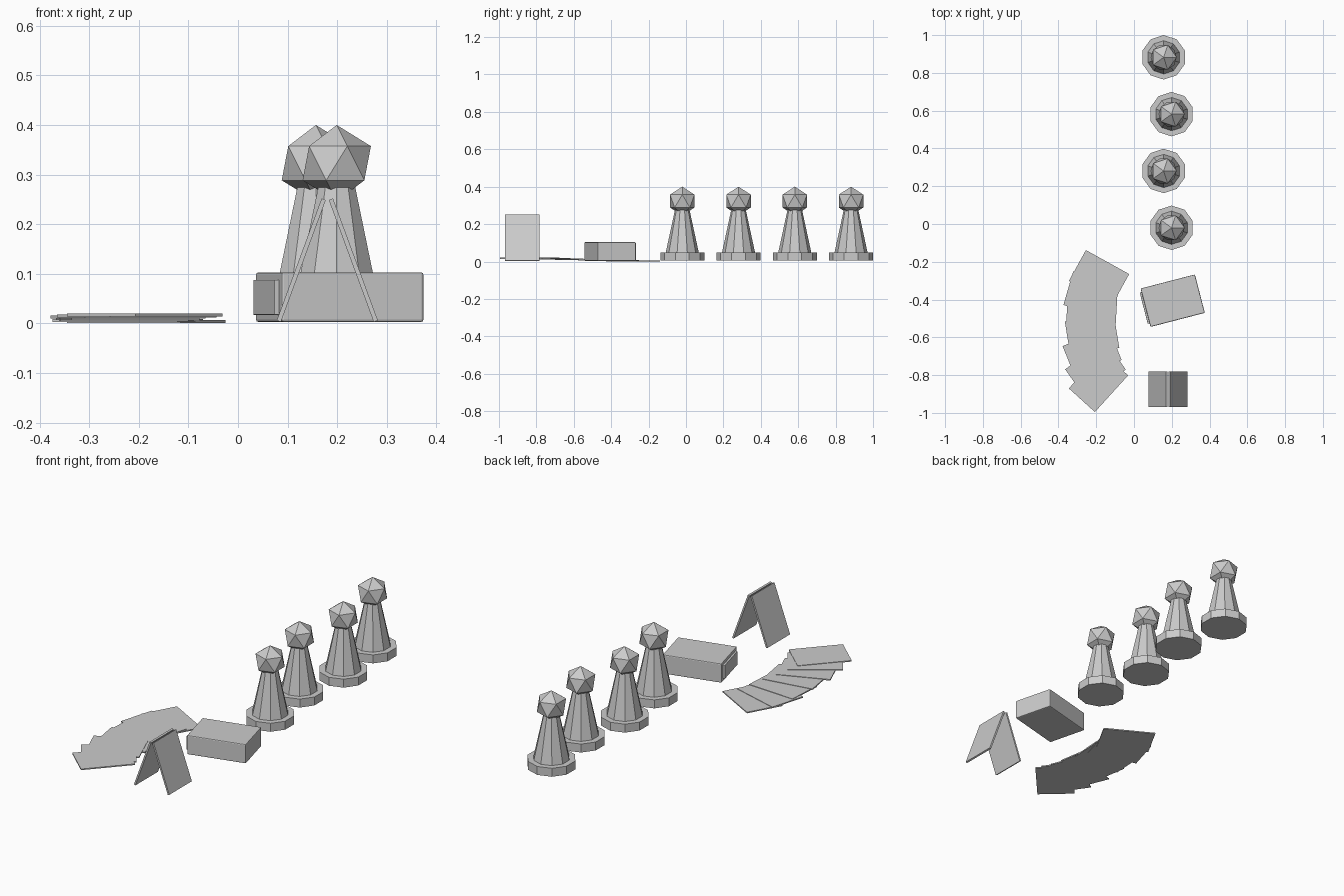
import bpy, bmesh, math
from mathutils import Matrix

if "Cube" in bpy.data.objects:
    bpy.data.objects.remove(bpy.data.objects["Cube"])

grey = bpy.data.materials.new("plain grey")
grey.diffuse_color = (0.6, 0.6, 0.6, 1)
grey.use_nodes = True
grey.node_tree.nodes["Principled BSDF"].inputs["Base Color"].default_value = grey.diffuse_color


def add_object(name, bm, loc, rot=(0, 0, 0)):
    mesh = bpy.data.meshes.new(name)
    bm.to_mesh(mesh)
    bm.free()
    mesh.materials.append(grey)
    obj = bpy.data.objects.new(name, mesh)
    obj.location, obj.rotation_euler = loc, rot
    bpy.context.collection.objects.link(obj)
    return obj


def box(name, size, loc, rot=(0, 0, 0), bevel=0):
    bm = bmesh.new()
    bmesh.ops.create_cube(bm, size=1)
    bmesh.ops.scale(bm, vec=size, verts=bm.verts)
    if bevel:
        bmesh.ops.bevel(bm, geom=bm.edges[:], offset=bevel, segments=2,
                        profile=0.5, affect='EDGES')
    return add_object(name, bm, loc, rot)


def cone(bm, r1, r2, z0, z1):
    bmesh.ops.create_cone(bm, cap_ends=True, segments=10, radius1=r1, radius2=r2,
                          depth=z1 - z0, matrix=Matrix.Translation((0, 0, (z0 + z1) / 2)))


# Playing pieces: ten-sided base and tapered body, icosahedron head
for i in range(4):
    loc = (0.199 if i % 2 == 0 else 0.157, -0.02 + i * 0.3008, 0)
    bm = bmesh.new()
    cone(bm, 0.1176, 0.1176, 0.005, 0.049)
    add_object(f"piece_base_{i}", bm, loc)
    bm = bmesh.new()
    cone(bm, 0.089, 0.037, 0.045, 0.285)
    add_object(f"piece_body_{i}", bm, loc)
    bm = bmesh.new()
    bmesh.ops.create_icosphere(bm, subdivisions=1, radius=0.077,
                               matrix=Matrix.Translation((0, 0, 0.323)))
    add_object(f"piece_head_{i}", bm, loc)

# Card box with a raised plate on its left end
turn = math.radians(14.5)
centre = (0.205, -0.406, 0.053)
box("card_box", (0.297, 0.21, 0.1), centre, (0, 0, turn), 0.005)
reach = 0.1485
box("box_end_plate", (0.02, 0.17, 0.071),
    (centre[0] - reach * math.cos(turn), centre[1] - reach * math.sin(turn), 0.0525),
    (0, 0, turn), 0.002)

# Two cards leaning together as a tent
for side, name in ((-1, "left"), (1, "right")):
    box(f"leaning_card_{name}", (0.009, 0.186, 0.262),
        (0.18 + side * 0.0525, -0.875, 0.1275), (0, -side * math.radians(20.2), 0))

# Fan of overlapping cards, each turned a little further and lying a little higher
fan = [(-0.185, -0.283), (-0.222, -0.376), (-0.225, -0.476), (-0.222, -0.586),
       (-0.222, -0.683), (-0.204, -0.770), (-0.188, -0.836)]
for i, (x, y) in enumerate(fan):
    box(f"fan_card_{i}", (0.262, 0.186, 0.006), (x, y, 0.0035 + i * 0.0023),
        (0, 0, math.radians(-29 + 12.8 * i)))
